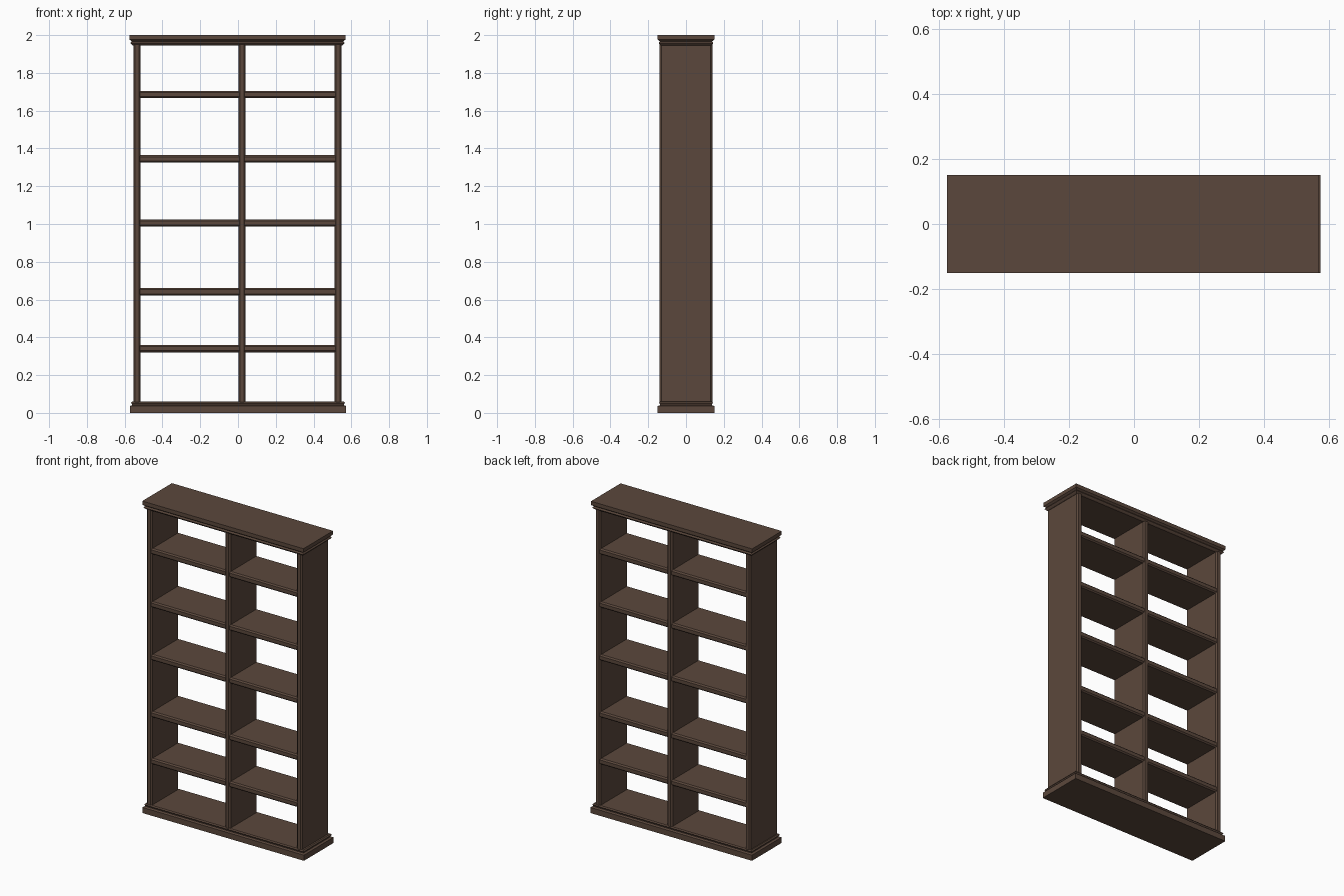
import bpy, bmesh

if "Cube" in bpy.data.objects:
    bpy.data.objects.remove(bpy.data.objects["Cube"])

wood = bpy.data.materials.new("dark_brown_wood")
wood.diffuse_color = (0.105, 0.064, 0.045, 1)
wood.use_nodes = True
wood.node_tree.nodes["Principled BSDF"].inputs["Base Color"].default_value = wood.diffuse_color


def loft(name, rings):
    """Solid skinned through equal-length point rings, with capped ends."""
    bm = bmesh.new()
    loops = [[bm.verts.new(p) for p in ring] for ring in rings]
    n = len(loops[0])
    for a, b in zip(loops, loops[1:]):
        for i in range(n):
            j = (i + 1) % n
            bm.faces.new((a[i], a[j], b[j], b[i]))
    bm.faces.new(loops[0])
    bm.faces.new(loops[-1])
    bmesh.ops.recalc_face_normals(bm, faces=bm.faces[:])
    mesh = bpy.data.meshes.new(name)
    bm.to_mesh(mesh)
    bm.free()
    mesh.materials.append(wood)
    obj = bpy.data.objects.new(name, mesh)
    bpy.context.collection.objects.link(obj)
    return obj


def moulding(name, x0, x1, y, profile):
    """Rectangular slab whose edge follows (z, inset) profile points."""
    rings = []
    for z, d in profile:
        rings.append([(x0 + d, -y + d, z), (x1 - d, -y + d, z),
                      (x1 - d, y - d, z), (x0 + d, y - d, z)])
    loft(name, rings)


def chamfered(a0, a1, b, c):
    """Board section: thickness a0..a1, depth -b..b, corner cut c."""
    return [(a0 + c, -b), (a1 - c, -b), (a1, -b + c), (a1, b - c),
            (a1 - c, b), (a0 + c, b), (a0, b - c), (a0, -b + c)]


# Plinth and crown with notched edge mouldings
moulding("base_plinth", -0.573, 0.573, 0.15,
         [(0, 0), (0.036, 0), (0.041, 0.013), (0.046, 0.012),
          (0.053, 0.007), (0.06, 0.013)])
moulding("top_crown", -0.574, 0.569, 0.15,
         [(1.945, 0.018), (1.95, 0.012), (1.958, 0.005), (1.963, 0.008),
          (1.967, 0.012), (1.976, 0), (2.0, 0)])

# Upright boards: two sides and the divider right of centre
for name, x0, x1 in (("left_side", -0.553, -0.515),
                     ("divider", 0.002, 0.04),
                     ("right_side", 0.511, 0.549)):
    section = chamfered(x0, x1, 0.139, 0.009)
    loft(name, [[(x, y, z) for x, y in section] for z in (0.05, 1.955)])

# Five shelves in each bay
for i, z in enumerate((0.321, 0.622, 0.987, 1.326, 1.667)):
    section = chamfered(z, z + 0.038, 0.137, 0.008)
    for side, x0, x1 in (("left", -0.52, 0.007), ("right", 0.035, 0.516)):
        loft(f"{side}_shelf_{i + 1}",
             [[(x, y, h) for h, y in section] for x in (x0, x1)])
